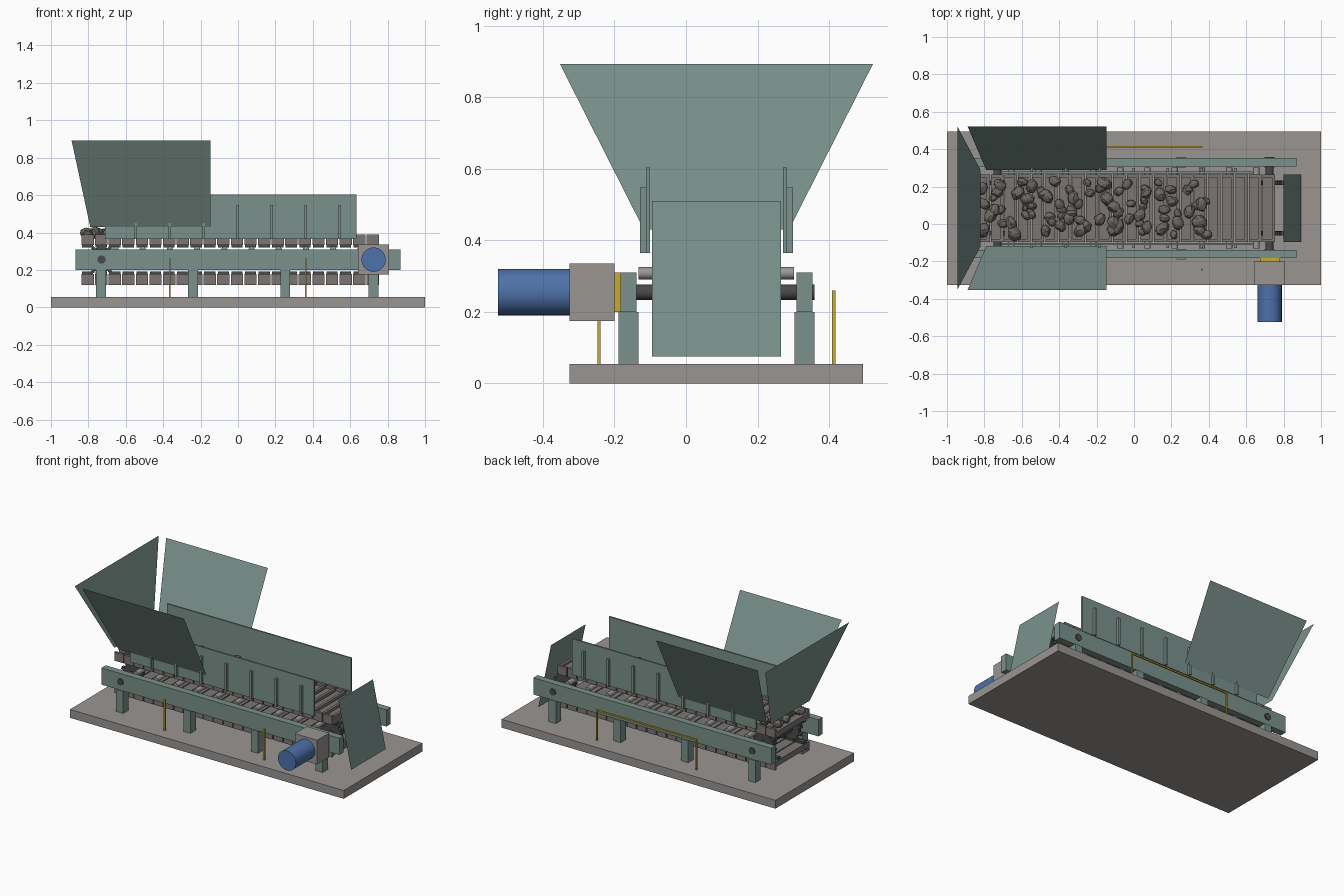
import bpy, bmesh, math, random
from mathutils import Matrix, Vector

if "Cube" in bpy.data.objects:
    bpy.data.objects.remove(bpy.data.objects["Cube"])

random.seed(4)
YC = 0.085      # conveyor centreline
ZS = 0.255      # shaft height


def mat(name, r, g, b):
    m = bpy.data.materials.new(name)
    m.diffuse_color = (r, g, b, 1)
    m.use_nodes = True
    m.node_tree.nodes["Principled BSDF"].inputs["Base Color"].default_value = m.diffuse_color
    return m


GREEN = mat("grey green paint", 0.195, 0.283, 0.258)
GREY = mat("concrete grey", 0.32, 0.30, 0.287)
PAN = mat("worn steel", 0.20, 0.182, 0.17)
DARK = mat("dark steel", 0.065, 0.067, 0.07)
ROLLER = mat("roller steel", 0.33, 0.315, 0.31)
BLUE = mat("motor blue", 0.075, 0.168, 0.40)
YELLOW = mat("safety yellow", 0.58, 0.40, 0.035)
ROCK = mat("ore rock", 0.15, 0.135, 0.12)


def add_box(bm, x0, x1, y0, y1, z0, z1):
    size = Matrix.Diagonal((x1 - x0, y1 - y0, z1 - z0, 1))
    mid = Matrix.Translation(((x0 + x1) / 2, (y0 + y1) / 2, (z0 + z1) / 2))
    bmesh.ops.create_cube(bm, size=1, matrix=mid @ size)


def add_rod(bm, x, z, r, y0, y1, sides=20):
    m = Matrix.Translation((x, (y0 + y1) / 2, z)) @ Matrix.Rotation(math.pi / 2, 4, 'X')
    bmesh.ops.create_cone(bm, cap_ends=True, segments=sides, radius1=r, radius2=r,
                          depth=y1 - y0, matrix=m)


def finish(name, bm, material, smooth=False):
    me = bpy.data.meshes.new(name)
    bm.to_mesh(me)
    bm.free()
    me.materials.append(material)
    ob = bpy.data.objects.new(name, me)
    bpy.context.collection.objects.link(ob)
    if smooth:
        bpy.ops.object.select_all(action='DESELECT')
        ob.select_set(True)
        bpy.context.view_layer.objects.active = ob
        bpy.ops.object.shade_smooth_by_angle(angle=math.radians(35))
    return ob


def boxes(name, material, *dims):
    bm = bmesh.new()
    for d in dims:
        add_box(bm, *d)
    return finish(name, bm, material)


def rods(name, material, *dims):
    bm = bmesh.new()
    for d in dims:
        add_rod(bm, *d)
    return finish(name, bm, material, True)


def sheet(name, *pts):
    bm = bmesh.new()
    bm.faces.new([bm.verts.new(p) for p in pts])
    return finish(name, bm, GREEN)


def side_y(side, near, far):
    """y range at distances near..far from the centreline"""
    return sorted((YC + side * near, YC + side * far))


# foundation slab
boxes("base_slab", GREY, (-1, 1, -0.325, 0.495, 0, 0.055))

# side frames, legs, skirt boards with stiffener ribs
for side, tag in ((-1, "front"), (1, "rear")):
    boxes(tag + "_side_rail", GREEN, (-0.87, 0.868, *side_y(side, 0.223, 0.268), 0.20, 0.31))
    boxes(tag + "_legs", GREEN, *[(x - 0.026, x + 0.026, *side_y(side, 0.218, 0.274), 0.055, 0.20)
                                  for x in (-0.732, -0.241, 0.252, 0.725)])
    boxes(tag + "_skirt", GREEN, (-0.71, 0.634, *side_y(side, 0.186, 0.197), 0.365, 0.603))
    boxes(tag + "_skirt_ribs", GREEN,
          *[(x - 0.007, x + 0.007, *side_y(side, 0.197, 0.214), 0.365, 0.547)
            for x in [-0.547 + 0.182 * i for i in range(7)]])
    # sloping hopper side
    yt, yb = YC + side * 0.4375, YC + side * 0.203
    sheet(tag + "_hopper_panel", (-0.79, yb, 0.43), (-0.148, yb, 0.43),
          (-0.148, yt, 0.893), (-0.89, yt, 0.893))

# hopper end panel and discharge deflector
sheet("hopper_end_panel", (-0.82, YC - 0.203, 0.43), (-0.82, YC + 0.203, 0.43),
      (-0.945, YC + 0.4375, 0.893), (-0.945, YC - 0.4375, 0.893))
sheet("discharge_deflector", (0.893, -0.095, 0.075), (0.893, 0.265, 0.075),
      (0.80, 0.265, 0.51), (0.80, -0.095, 0.51))

# apron pans: carrying run above the shafts, return run below
PITCH = 0.0726
pan_x = [-0.804 + PITCH * i for i in range(22)]
for sign, tag in ((1, "carrying"), (-1, "return")):
    bm = bmesh.new()
    for x in pan_x:
        def part(x0, x1, y0, y1, h0, h1):
            add_box(bm, x + x0, x + x1, YC + y0, YC + y1,
                    *sorted((ZS + sign * h0, ZS + sign * h1)))
        part(-0.033, 0.033, -0.18, 0.18, 0.078, 0.115)       # plate
        part(0.016, 0.033, -0.18, 0.18, 0.115, 0.128)        # cleat
        for s in (-1, 1):                                    # side wings
            part(-0.033, 0.033, *sorted((s * 0.164, s * 0.18)), 0.115, 0.135)
    finish(tag + "_pans", bm, PAN)
    # chain links under the pans
    boxes(tag + "_chains", DARK,
          *[(x - 0.03, x + 0.03, YC + s * 0.135 - 0.014, YC + s * 0.135 + 0.014,
             *sorted((ZS + sign * 0.064, ZS + sign * 0.079)))
            for x in pan_x for s in (-1, 1)])

# carrying rollers
rods("carrying_rollers", ROLLER,
     *[(-0.655 + 0.1455 * i, 0.308, 0.017, YC - 0.217, YC + 0.217, 16) for i in range(10)])

# shafts and toothed sprockets
ENDS = (-0.73, 0.725)
rods("shafts", DARK, *[(x, ZS, 0.022, YC - 0.274, YC + 0.274) for x in ENDS])
bm = bmesh.new()
for x in ENDS:
    for s in (-1, 1):
        y = YC + s * 0.135
        add_rod(bm, x, ZS, 0.068, y - 0.012, y + 0.012, 24)
        for k in range(10):
            m = (Matrix.Translation((x, y, ZS)) @ Matrix.Rotation(k * math.tau / 10, 4, 'Y')
                 @ Matrix.Translation((0, 0, 0.072)) @ Matrix.Diagonal((0.018, 0.022, 0.022, 1)))
            bmesh.ops.create_cube(bm, size=1, matrix=m)
finish("sprockets", bm, DARK)

# drive unit
boxes("gearbox", GREY, (0.642, 0.806, -0.325, -0.20, 0.175, 0.335))
boxes("coupling_guard", YELLOW, (0.675, 0.78, -0.20, -0.183, 0.20, 0.31))
rods("motor", BLUE, (0.725, ZS, 0.065, -0.525, -0.325, 32))

# safety posts and rear pull rail
R = 0.0045
boxes("safety_posts", YELLOW, *[(x - R, x + R, y - R, y + R, 0.055, 0.26)
                                for x in (-0.365, 0.362) for y in (-0.243, 0.413)])
boxes("rear_safety_rail", YELLOW, (-0.369, 0.366, 0.413 - R, 0.413 + R, 0.25, 0.259))

# ore heaps on the pans
bm = bmesh.new()
for i in range(8):
    cx = -0.76 + 0.155 * i
    for j in range(11):
        r = random.uniform(0.02, 0.036)
        pos = Vector((cx + random.uniform(-0.055, 0.065),
                      -0.045 + 0.026 * j + random.uniform(-0.015, 0.015), 0.372 + 0.75 * r))
        rot = Matrix.Rotation(random.uniform(0, 6.28), 4, 'Z')
        stretch = Matrix.Diagonal((r * 1.15, r * 0.9, r * 0.85, 1))
        made = bmesh.ops.create_icosphere(bm, subdivisions=2, radius=1,
                                          matrix=Matrix.Translation(pos) @ rot @ stretch)
        for v in made["verts"]:
            v.co = pos + (v.co - pos) * random.uniform(0.88, 1.12)
finish("ore_rocks", bm, ROCK)
